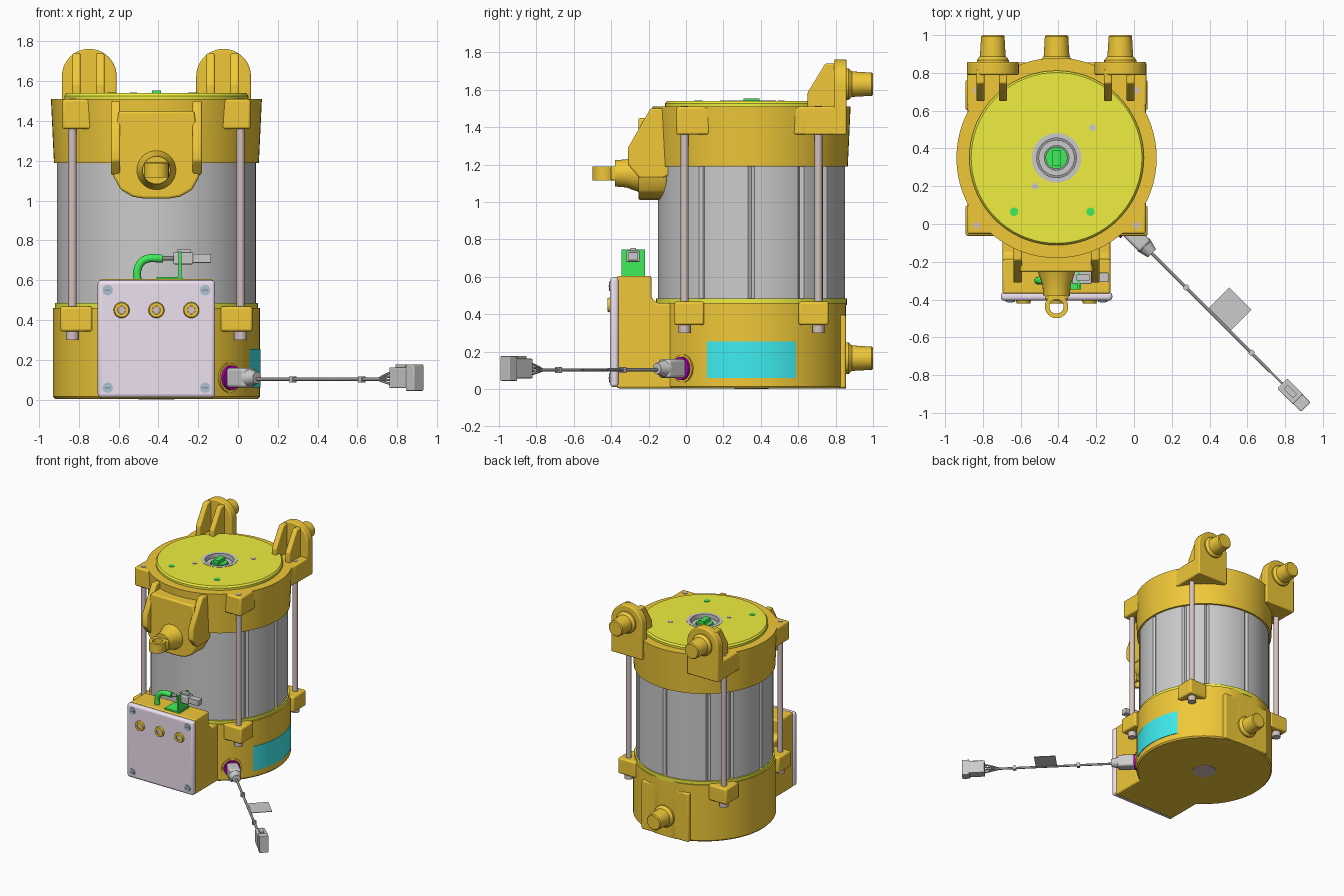
import bpy, bmesh
from math import sin, cos, pi, radians
from mathutils import Vector, Matrix

if "Cube" in bpy.data.objects:
    bpy.data.objects.remove(bpy.data.objects["Cube"])

CX, CY = -0.41, 0.35          # motor axis
Z = (0, 0, 1)
R = Vector((0.7071, -0.7071, 0))   # cable direction


def mat(name, *c):
    m = bpy.data.materials.new(name)
    m.diffuse_color = (*c, 1)
    m.use_nodes = True
    m.node_tree.nodes["Principled BSDF"].inputs["Base Color"].default_value = m.diffuse_color
    return m


GOLD = mat("gold", 0.87, 0.58, 0.04)
YELLOW = mat("yellow", 0.86, 0.86, 0.05)
GREEN = mat("green", 0.05, 0.85, 0.1)
LILAC = mat("lilac", 0.85, 0.75, 0.87)
CYAN = mat("cyan", 0.05, 0.85, 0.87)
PURPLE = mat("purple", 0.5, 0.0, 0.5)
ROSE = mat("rose", 0.66, 0.53, 0.51)
STEEL = mat("steel", 0.4, 0.55, 0.65)
DARK = mat("dark", 0.3, 0.3, 0.3)


def finish(name, bm, m):
    bmesh.ops.remove_doubles(bm, verts=bm.verts, dist=1e-5)
    bmesh.ops.recalc_face_normals(bm, faces=bm.faces)
    me = bpy.data.meshes.new(name)
    bm.to_mesh(me)
    bm.free()
    ob = bpy.data.objects.new(name, me)
    bpy.context.collection.objects.link(ob)
    if m:
        me.materials.append(m)
    return ob


def lathe(name, prof, at=(CX, CY, 0), d=Z, m=None, n=72, arc=None, ymax=9):
    """Closed (radius, height) profile turned about direction d."""
    bm = bmesh.new()
    q = Vector(Z).rotation_difference(Vector(d))
    a0, a1 = arc or (0, 2 * pi)
    rings = []
    for i in range(n + 1 if arc else n):
        a = a0 + (a1 - a0) * i / n
        ring = []
        for r, h in prof:
            p = q @ Vector((r * cos(a), r * sin(a), h)) + Vector(at)
            p.y = min(p.y, ymax)
            ring.append(bm.verts.new(p))
        rings.append(ring)
    k = len(prof)
    for i in range(n):
        A, B = rings[i], rings[(i + 1) % len(rings)]
        for j in range(k):
            if prof[j][0] or prof[(j + 1) % k][0]:
                bm.faces.new((A[j], B[j], B[(j + 1) % k], A[(j + 1) % k]))
    bmesh.ops.dissolve_degenerate(bm, dist=1e-6, edges=bm.edges)
    return finish(name, bm, m)


def rod(name, a, b, r, m=None, n=24, r2=None):
    d = Vector(b) - Vector(a)
    return lathe(name, [(0, 0), (r, 0), (r2 or r, d.length), (0, d.length)], a, d, m, n)


def extrude(name, pts, lo, hi, axis, m=None, bevel=0):
    """2D outline swept along x, y or z."""
    put = {"x": lambda p, t: (t, p[0], p[1]), "y": lambda p, t: (p[0], t, p[1]),
           "z": lambda p, t: (p[0], p[1], t)}[axis]
    bm = bmesh.new()
    A = [bm.verts.new(put(p, lo)) for p in pts]
    B = [bm.verts.new(put(p, hi)) for p in pts]
    bm.faces.new(A)
    bm.faces.new(B)
    for i in range(len(pts)):
        j = (i + 1) % len(pts)
        bm.faces.new((A[i], A[j], B[j], B[i]))
    ob = finish(name, bm, m)
    add_bevel(ob, bevel)
    return ob


def add_bevel(ob, w):
    if w:
        b = ob.modifiers.new("bevel", "BEVEL")
        b.width, b.segments, b.limit_method = w, 3, "ANGLE"


def box(name, c, s, m=None, bevel=0, rot=0):
    bm = bmesh.new()
    bmesh.ops.create_cube(bm, size=1, matrix=Matrix.Translation(c) @
                          Matrix.Rotation(rot, 4, "Z") @ Matrix.Diagonal((*s, 1)))
    ob = finish(name, bm, m)
    add_bevel(ob, bevel)
    return ob


def tube(name, pts, r, m=None):
    cu = bpy.data.curves.new(name, "CURVE")
    cu.dimensions, cu.bevel_depth, cu.use_fill_caps = "3D", r, True
    cu.bevel_resolution = 3
    s = cu.splines.new("BEZIER")
    s.bezier_points.add(len(pts) - 1)
    for b, p in zip(s.bezier_points, pts):
        b.co = p
        b.handle_left_type = b.handle_right_type = "AUTO"
    ob = bpy.data.objects.new(name, cu)
    bpy.context.collection.objects.link(ob)
    if m:
        cu.materials.append(m)


def along(r, z=0.11, side=0):    # point on the cable line
    return Vector((CX, CY, z)) + R * r + Vector((0.7071, 0.7071, 0)) * side


# stator body with shallow grooves
grooves = {0, 32, 52, 90, 128, 148, 180, 212, 328}
extrude("stator_body", [(CX + (0.487 if a in grooves else 0.5) * cos(radians(a)),
        CY + (0.487 if a in grooves else 0.5) * sin(radians(a))) for a in range(0, 360, 2)],
        0.4, 1.25, "z")

# lower and upper housings
lathe("lower_housing", [(0, 0.004), (0.51, 0.004), (0.52, 0.015), (0.52, 0.46), (0, 0.46)],
      m=GOLD, ymax=0.855)
lathe("seal_ring", [(0.49, 0.45), (0.51, 0.45), (0.51, 0.485), (0.49, 0.485)], m=YELLOW)
lathe("bottom_plug", [(0, 0), (0.09, 0), (0.09, 0.05), (0, 0.05)], m=ROSE)
lathe("upper_housing", [(0.13, 1.19), (0.515, 1.19), (0.53, 1.51), (0.13, 1.51)], m=GOLD)
lathe("top_disc", [(0.13, 1.5), (0.462, 1.5), (0.462, 1.527), (0.452, 1.54), (0.13, 1.54)], m=YELLOW)

# shaft and bearing in the top bore
lathe("bearing_outer", [(0.105, 1.4), (0.131, 1.4), (0.131, 1.542), (0.105, 1.542)])
lathe("bearing_inner", [(0.065, 1.4), (0.095, 1.4), (0.095, 1.515), (0.065, 1.515)])
lathe("bearing_floor", [(0, 1.4), (0.12, 1.4), (0.12, 1.48), (0, 1.48)], m=DARK)
lathe("shaft", [(0, 1.4), (0.058, 1.4), (0.058, 1.525), (0, 1.525)], m=GREEN)
box("shaft_key", (CX, CY, 1.53), (0.045, 0.085, 0.045), GREEN)
for i, (x, y, m) in enumerate([(-0.635, 0.065, GREEN), (-0.23, 0.065, GREEN),
                               (-0.22, 0.51, None), (-0.525, 0.2, None)]):
    rod(f"disc_plug_{i}", (x, y, 1.52), (x, y, 1.543), 0.022 if m else 0.017, m)

# corner lugs and tie rods
for sx in (-1, 1):
    for sy in (-1, 1):
        x, y = CX + sx * 0.4225, CY + sy * 0.3575
        tag = ("left" if sx < 0 else "right") + ("_front" if sy < 0 else "_back")
        box("upper_lug_" + tag, (x - sx * 0.04, y - sy * 0.045, 1.435), (0.18, 0.18, 0.15), GOLD, 0.012)
        box("lower_lug_" + tag, (x - sx * 0.02, y - sy * 0.025, 0.405), (0.16, 0.16, 0.125), GOLD, 0.012)
        rod("tie_rod_" + tag, (x, y, 0.33), (x, y, 1.38), 0.021, ROSE)
        rod("tie_bolt_" + tag, (x, y, 0.3), (x, y, 0.345), 0.032, ROSE)
        rod("rod_end_" + tag, (x, y, 1.5), (x, y, 1.514), 0.018, ROSE)

# rear mounting ears with ribs and pegs
PEG = [(0, -0.02), (0.085, -0.02), (0.085, 0.01), (0.068, 0.03), (0.062, 0.135), (0.055, 0.142), (0, 0.142)]
for side, x in (("left", CX - 0.3375), ("right", CX + 0.3375)):
    arch = [(x + 0.1375 * cos(pi * t / 20), 1.625 + 0.1375 * sin(pi * t / 20)) for t in range(21)]
    extrude("ear_plate_" + side, [(x + 0.1375, 1.36)] + arch + [(x - 0.1375, 1.36)],
            0.79, 0.858, "y", GOLD, 0.008)
    box("ear_base_" + side, (x, 0.74, 1.435), (0.275, 0.23, 0.15), GOLD, 0.01)
    for dx in (-0.065, 0.055):
        extrude(f"ear_rib_{side}_{dx}", [(0.82, 1.49), (0.65, 1.49), (0.65, 1.585), (0.745, 1.74), (0.82, 1.74)],
                x + dx - 0.021, x + dx + 0.021, "x", GOLD, 0.008)
    lathe("ear_peg_" + side, PEG, (x, 0.858, 1.63), (0, 1, 0), GOLD, 32)
lathe("lower_rear_peg", PEG, (CX, 0.858, 0.165), (0, 1, 0), GOLD, 32)
box("lower_rear_pad", (CX, 0.78, 0.2), (0.42, 0.15, 0.39), GOLD, 0.01)

# front mount: plate, ribs, boss and eyelet tongue
half = [(0.19, 1.45), (0.222, 1.2), (0.215, 1.12), (0.18, 1.055), (0.12, 1.02), (0.06, 1.01)]
extrude("front_mount_plate", [(CX + a, b) for a, b in half] + [(CX - a, b) for a, b in half[::-1]],
        -0.255, -0.1, "y", GOLD, 0.012)
for s in (-1, 1):
    x = CX + s * 0.205
    extrude(f"front_mount_rib_{s}", [(0, 1.5), (-0.19, 1.5), (-0.31, 1.29), (-0.31, 1.2), (-0.25, 1.13),
            (-0.12, 1.13), (0, 1.2)], x - 0.023, x + 0.023, "x", GOLD, 0.008)
lathe("front_boss", [(0, 0), (0.1, 0), (0.075, 0.07), (0.07, 0.13), (0, 0.13)],
      (CX, -0.25, 1.153), (0, -1, 0), GOLD, 32)
box("front_tongue", (CX, -0.34, 1.153), (0.124, 0.12, 0.075), GOLD, 0.01)
lathe("front_eyelet", [(0.038, 1.116), (0.062, 1.116), (0.062, 1.19), (0.038, 1.19)],
      (CX, -0.437, 0), m=GOLD, n=32)

# terminal box with cover, screws and studs
extrude("terminal_box", [(-0.37, 0.004), (-0.37, 0.605), (-0.185, 0.605), (-0.185, 0.49), (-0.155, 0.46),
        (0.1, 0.46), (0.1, 0.004)], CX - 0.285, CX + 0.285, "x", GOLD, 0.012)
box("box_cover", (CX, -0.383, 0.305), (0.59, 0.046, 0.59), LILAC, 0.018)
for x in (-0.655, -0.165):
    for z in (0.06, 0.55):
        rod(f"cover_screw_{x}_{z}", (x, -0.4, z), (x, -0.413, z), 0.026, STEEL)
        box(f"screw_slot_{x}_{z}", (x, -0.412, z), (0.03, 0.006, 0.008), DARK)
for i in (-1, 0, 1):
    x = CX + i * 0.175
    lathe(f"stud_boss_{i}", [(0.02, 0), (0.042, 0), (0.036, 0.02), (0.02, 0.02)],
          (x, -0.4, 0.45), (0, -1, 0), GOLD, 24)
    rod(f"stud_{i}", (x, -0.4, 0.45), (x, -0.415, 0.45), 0.021, ROSE, 6)

# sensor lead, bracket and plug on the box
tube("sensor_lead", [(-0.505, -0.3, 0.59), (-0.503, -0.3, 0.66), (-0.47, -0.3, 0.702), (-0.38, -0.295, 0.71)], 0.021, GREEN)
tube("sensor_wire", [(-0.39, -0.295, 0.71), (-0.32, -0.285, 0.71)], 0.011, DARK)
box("bracket_base", (-0.345, -0.283, 0.61), (0.13, 0.125, 0.014), GREEN)
box("bracket_plate", (-0.292, -0.283, 0.675), (0.014, 0.125, 0.14), GREEN)
box("sensor_plug", (-0.275, -0.283, 0.71), (0.1, 0.07, 0.06), None, 0.006)
box("sensor_plug_nose", (-0.185, -0.283, 0.71), (0.1, 0.05, 0.045), None, 0.004)
box("sensor_plug_clip", (-0.27, -0.283, 0.747), (0.07, 0.03, 0.016))

# rating label on the right side
lathe("label", [(0.519, 0.06), (0.524, 0.06), (0.524, 0.255), (0.519, 0.255)], m=CYAN,
      arc=(radians(-27), radians(27)), n=24)

# cable outlet, cable, tag and end plug
rod("outlet_boss", along(0.47), along(0.525), 0.075, GOLD, 32)
rod("outlet_flange", along(0.5), along(0.54), 0.062, PURPLE, 32)
box("outlet_plug", along(0.6), (0.13, 0.085, 0.1), None, 0.015, radians(-45))
rod("outlet_nose", along(0.65), along(0.715), 0.047, None, 24, 0.03)
rod("cable", along(0.7, 0.103), along(1.6, 0.102), 0.009, DARK, 12)
for r in (0.97, 1.46):
    box(f"cable_tie_{r}", along(r, 0.102), (0.022, 0.03, 0.03), None, 0, radians(-45))
box("cable_tag", along(1.215, 0.102, 0.08), (0.165, 0.162, 0.004), None, 0, radians(-45))
for i in range(4):
    z = 0.07 + i * 0.026
    tube(f"fan_wire_{i}", [along(1.57, 0.102), along(1.63, (0.102 + z) / 2), along(1.71, z)], 0.006, DARK)
box("end_plug", along(1.75, 0.11), (0.12, 0.075, 0.105), None, 0.006, radians(-45))
box("end_plug_rim", along(1.835, 0.11), (0.06, 0.07, 0.132), None, 0.005, radians(-45))
box("end_plug_latch", along(1.75, 0.166), (0.07, 0.03, 0.02), None, 0, radians(-45))

# smooth shading with sharp edges kept
meshes = [o for o in bpy.data.objects if o.type == "MESH"]
for o in meshes:
    o.select_set(True)
bpy.context.view_layer.objects.active = meshes[0]
bpy.ops.object.shade_smooth_by_angle(angle=radians(35))
